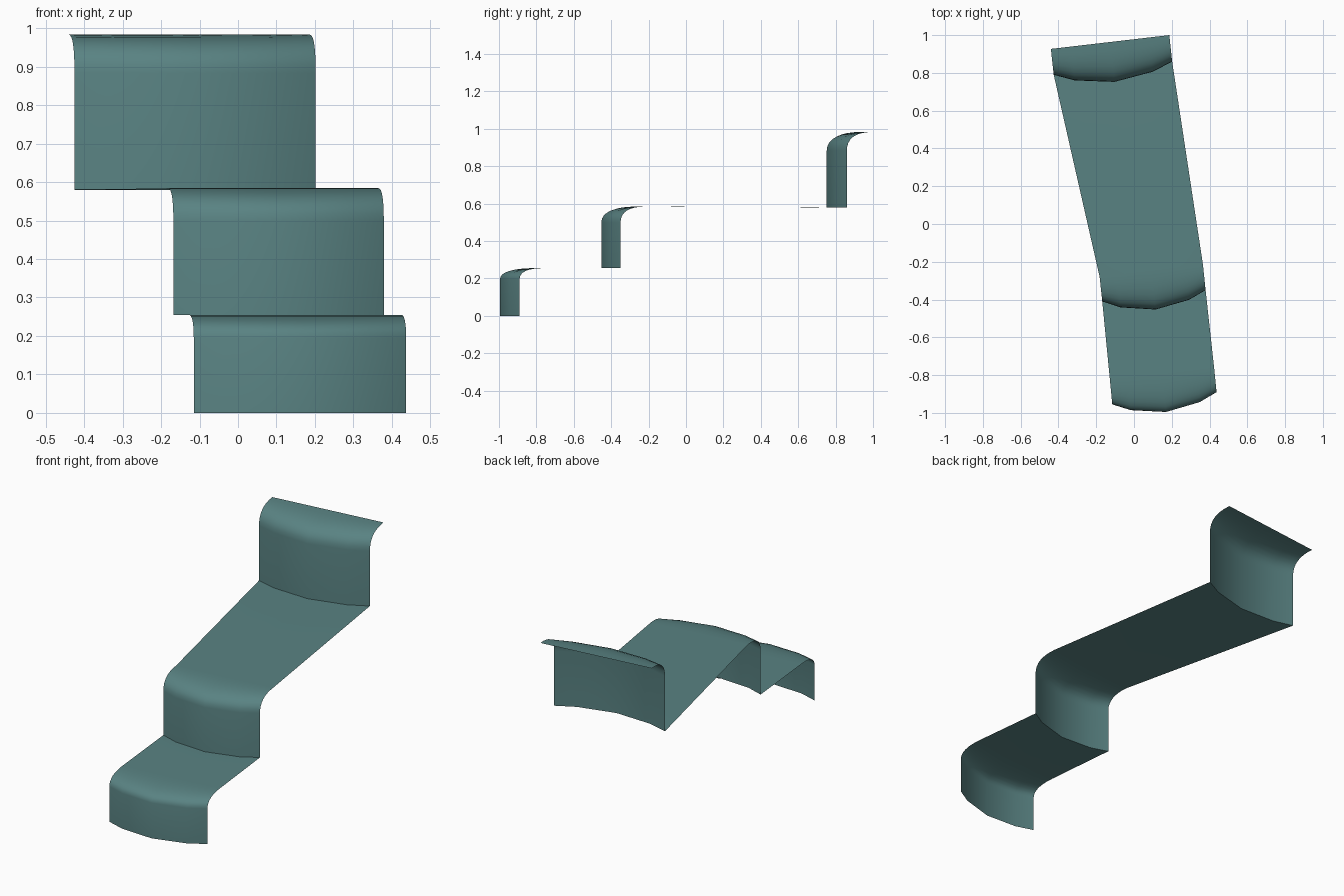
import bpy
import math
from mathutils import Vector

cube = bpy.data.objects.get("Cube")
if cube:
    bpy.data.objects.remove(cube, do_unlink=True)

teal = bpy.data.materials.new("muted_teal")
teal.use_nodes = True
teal.diffuse_color = (0.10, 0.225, 0.225, 1)
teal.node_tree.nodes["Principled BSDF"].inputs["Base Color"].default_value = teal.diffuse_color

BOW = [(0, 0), (0.17, 0.042), (0.5, 0.073), (0.83, 0.042), (1, 0)]
NOSE_STEPS = 8


def bowed_row(left, right, z):
    """Row of points bulging forward from the chord left-right."""
    a, b = Vector((*left, z)), Vector((*right, z))
    d = (b - a).normalized()
    forward = Vector((d.y, -d.x, 0))
    return [a.lerp(b, t) + forward * h for t, h in BOW]


def straight_row(left, right, z):
    a, b = Vector((*left, z)), Vector((*right, z))
    return [a.lerp(b, t) for t, _ in BOW]


def loft(name, rows):
    """Sheet through rows of equal length, facing forward and up."""
    n = len(BOW)
    verts = [p for row in rows for p in row]
    faces = [(r * n + i, r * n + i + 1, (r + 1) * n + i + 1, (r + 1) * n + i)
             for r in range(len(rows) - 1) for i in range(n - 1)]
    mesh = bpy.data.meshes.new(name)
    mesh.from_pydata(verts, [], faces)
    mesh.materials.append(teal)
    obj = bpy.data.objects.new(name, mesh)
    bpy.context.collection.objects.link(obj)
    bpy.ops.object.select_all(action="DESELECT")
    obj.select_set(True)
    bpy.context.view_layer.objects.active = obj
    bpy.ops.object.shade_smooth_by_angle(angle=math.radians(40))


# Each step: name, front corners, back corners of the nosing, bottom z, top z, nosing height
steps = [
    ("lower_step", (-0.115, -0.955), (0.437, -0.89), (-0.128, -0.82), (0.424, -0.76), 0, 0.255, 0.06),
    ("middle_step", (-0.168, -0.41), (0.379, -0.35), (-0.182, -0.28), (0.365, -0.215), 0.255, 0.584, 0.085),
    ("upper_step", (-0.425, 0.79), (0.202, 0.86), (-0.44, 0.927), (0.187, 1.0), 0.58, 0.983, 0.1),
]

for i, (name, fl, fr, bl, br, z0, z1, nose) in enumerate(steps):
    front = bowed_row(fl, fr, z1)
    back = straight_row(bl, br, z1)
    rows = [bowed_row(fl, fr, z0)]
    # Rounded nosing: curve from the riser to the straight back row
    for k in range(NOSE_STEPS + 1):
        t = k / NOSE_STEPS
        drop = Vector((0, 0, -nose * (1 - t) ** 2))
        rows.append([f.lerp(b, t * t) + drop for f, b in zip(front, back)])
    # Tread running back to the foot of the next riser
    if i + 1 < len(steps):
        nxt = steps[i + 1]
        rows.append(bowed_row(nxt[1], nxt[2], nxt[5]))
    loft(name, rows)
